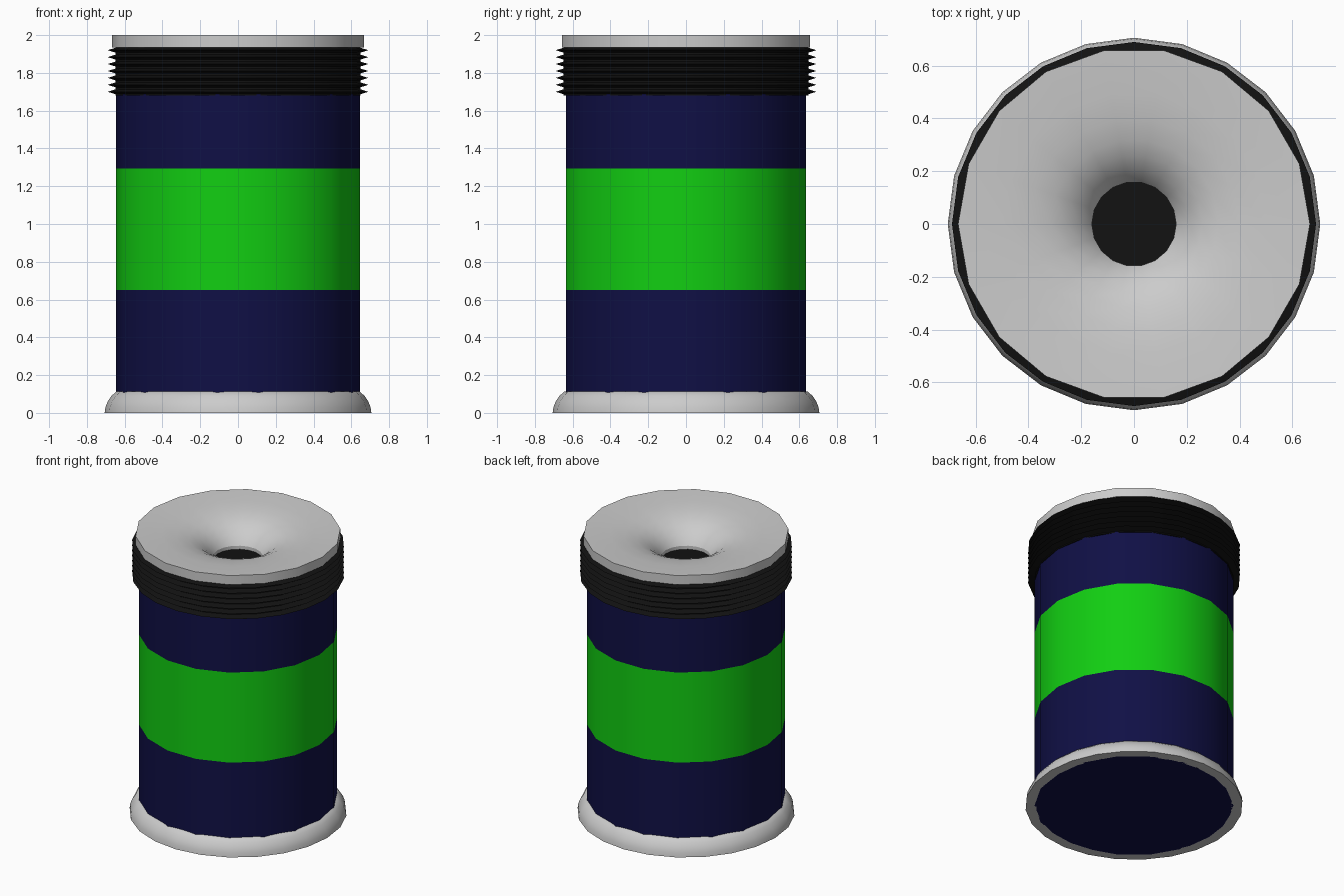
import bpy
from math import cos, sin, tau, radians

if "Cube" in bpy.data.objects:
    bpy.data.objects.remove(bpy.data.objects["Cube"])


def material(name, rgb):
    m = bpy.data.materials.new(name)
    m.diffuse_color = (*rgb, 1)
    m.use_nodes = True
    m.node_tree.nodes["Principled BSDF"].inputs["Base Color"].default_value = m.diffuse_color
    return m


navy = material("navy", (0.005, 0.005, 0.06))
green = material("green", (0.006, 0.62, 0.006))
black = material("black", (0.006, 0.006, 0.006))


def lathe(name, profile, sides, mat=None):
    """Revolve (radius, z) points about z; walk the profile with the outside on the right."""
    verts, faces, rings = [], [], []
    for r, z in profile:
        start = len(verts)
        n = 1 if r == 0 else sides
        verts += [(r * cos(tau * i / sides), r * sin(tau * i / sides), z) for i in range(n)]
        rings.append([start + i % n for i in range(sides)])
    for a, b in zip(rings, rings[1:]):
        for i in range(sides):
            j = (i + 1) % sides
            faces.append(tuple(dict.fromkeys((a[i], a[j], b[j], b[i]))))
    mesh = bpy.data.meshes.new(name)
    mesh.from_pydata(verts, [], faces)
    mesh.update()
    obj = bpy.data.objects.new(name, mesh)
    bpy.context.collection.objects.link(obj)
    if mat:
        mesh.materials.append(mat)
    bpy.ops.object.select_all(action='DESELECT')
    obj.select_set(True)
    bpy.context.view_layer.objects.active = obj
    bpy.ops.object.shade_smooth_by_angle(angle=radians(30))
    return obj


# Rounded foot ring
lathe("base_ring", [(0.637, 0), (0.706, 0), (0.702, 0.03), (0.69, 0.06),
                    (0.67, 0.09), (0.645, 0.112), (0.60, 0.122)], 24)

# Body with closed bottom and a coloured middle band
R = 0.645
lathe("lower_body", [(0, 0), (R, 0), (R, 0.65)], 18, navy)
lathe("middle_band", [(R, 0.65), (R, 1.295)], 18, green)
lathe("upper_body", [(R, 1.295), (R, 1.69)], 18, navy)

# Ribbed grip: seven sharp ridges
ribs = [(0.63, 1.68), (0.648, 1.68)]
for k in range(7):
    z = 1.70 + k * 0.0367
    ribs += [(0.648, z - 0.013), (0.69, z), (0.648, z + 0.013)]
ribs += [(0.648, 1.94), (0.63, 1.94)]
lathe("ribbed_grip", ribs, 24, black)

# Cap with a funnel sinking to the central hole
lathe("funnel_cap", [(0.60, 1.935), (0.667, 1.935), (0.667, 2.0), (0.5, 1.99),
                     (0.4, 1.977), (0.32, 1.957), (0.26, 1.93), (0.21, 1.892),
                     (0.175, 1.853), (0.16, 1.83), (0.16, 1.80)], 18)
lathe("hole_floor", [(0.16, 1.805), (0, 1.805)], 18, black)
